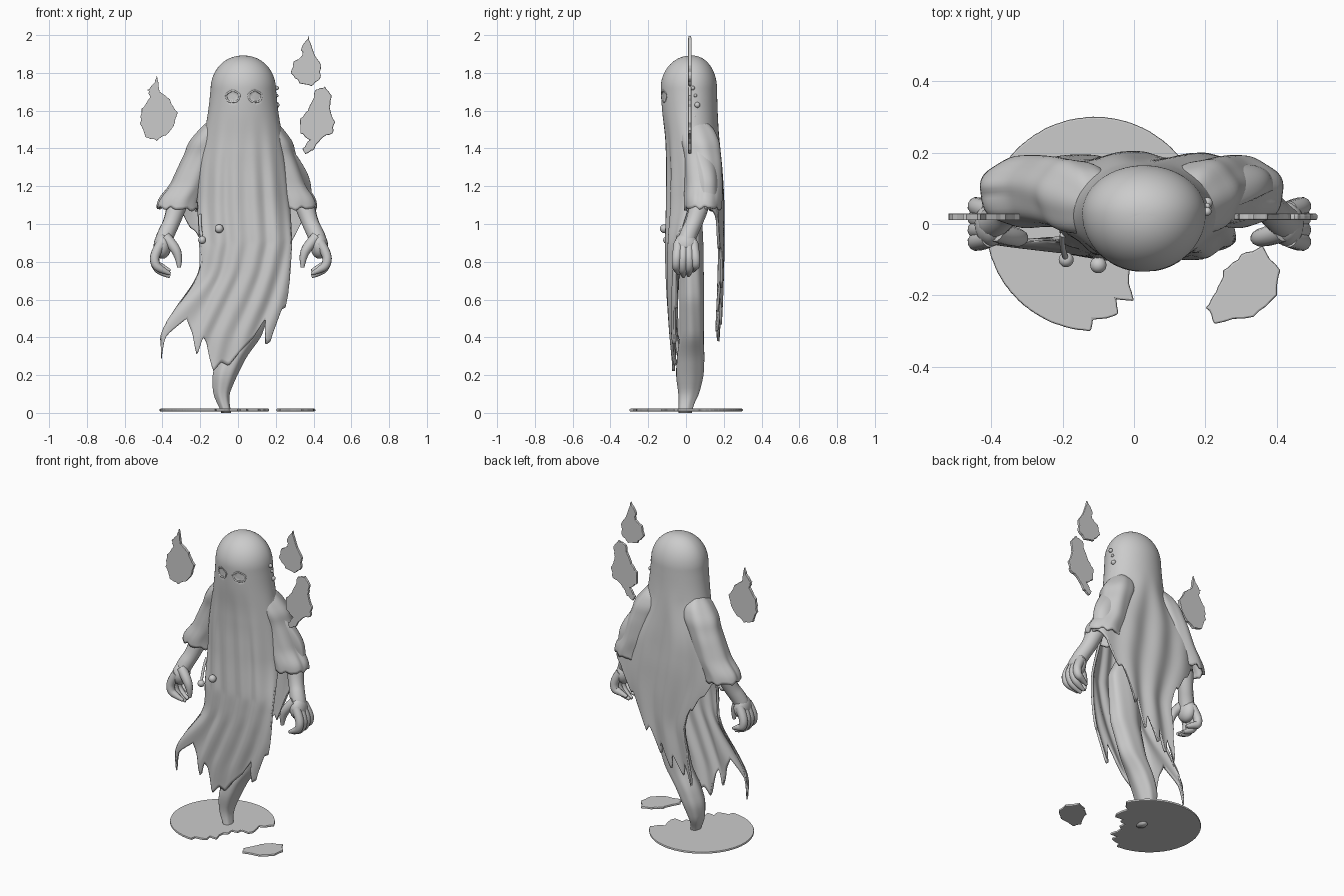
import bpy, bmesh, math, random
from mathutils import Vector

random.seed(4)
cube = bpy.data.objects.get("Cube")
if cube:
    bpy.data.objects.remove(cube)

grey = bpy.data.materials.new("pale grey")
grey.use_nodes = True
grey.diffuse_color = (0.6, 0.6, 0.6, 1)
grey.node_tree.nodes["Principled BSDF"].inputs["Base Color"].default_value = grey.diffuse_color


def add(name, data):
    obj = bpy.data.objects.new(name, data)
    bpy.context.collection.objects.link(obj)
    data.materials.append(grey)
    return obj


def mesh_object(name, bm, smooth=True):
    mesh = bpy.data.meshes.new(name)
    bmesh.ops.recalc_face_normals(bm, faces=bm.faces)
    for face in bm.faces:
        face.smooth = smooth
    bm.to_mesh(mesh)
    bm.free()
    return add(name, mesh)


def solidify(obj, thickness):
    mod = obj.modifiers.new("thickness", 'SOLIDIFY')
    mod.thickness = thickness
    mod.offset = 0


def loft(name, rings, caps=False):
    """Skin a list of closed rings that have equal point counts."""
    bm = bmesh.new()
    rows = [[bm.verts.new(p) for p in ring] for ring in rings]
    count = len(rows[0])
    for a, b in zip(rows, rows[1:]):
        for i in range(count):
            j = (i + 1) % count
            bm.faces.new((a[i], a[j], b[j], b[i]))
    if caps:
        bm.faces.new(rows[0])
        bm.faces.new(rows[-1])
    bmesh.ops.remove_doubles(bm, verts=bm.verts, dist=0.0002)
    return mesh_object(name, bm)


def interp(table, key):
    """Linear lookup in rows sorted by their first value."""
    if key <= table[0][0]:
        return table[0][1:]
    for a, b in zip(table, table[1:]):
        if key <= b[0]:
            f = (key - a[0]) / (b[0] - a[0])
            return [p + (q - p) * f for p, q in zip(a[1:], b[1:])]
    return table[-1][1:]


def soft(table, key, spread=0.04):
    """Lookup averaged over a small span, to round off the corners."""
    samples = [interp(table, key + spread * k / 2) for k in range(-2, 3)]
    return [sum(column) / len(samples) for column in zip(*samples)]


def step(f):
    f = min(1, max(0, f))
    return f * f * (3 - 2 * f)


# Shroud: height, left edge, right edge, front depth, back depth
SHROUD = [(.25, -.32, .22, -.06, .165), (.4, -.32, .23, -.075, .17), (.6, -.26, .27, -.09, .18),
          (.75, -.2, .28, -.097, .185), (.9, -.2, .285, -.1, .188), (1.1, -.21, .27, -.095, .188),
          (1.3, -.2, .25, -.095, .18), (1.45, -.175, .23, -.102, .17), (1.6, -.15, .205, -.12, .16),
          (1.72, -.137, .193, -.127, .157), (1.9, -.135, .19, -.125, .155)]
# Torn hems: position across the cloth, height
FRONT_HEM = [(-1, 1.12), (-.99, .8), (-.95, .27), (-.9, .4), (-.78, .5), (-.68, .42), (-.62, .3),
             (-.52, .4), (-.45, .38), (-.3, .22), (-.15, .27), (0, .25), (.2, .32), (.45, .4),
             (.62, .5), (.7, .36), (.78, .38), (.88, .55), (.95, .56), (.985, .9), (1, 1.12)]
BACK_HEM = [(-1, 1.08), (-.9, 1.06), (-.82, .98), (-.75, .96), (-.7, .87), (-.64, .88), (-.56, .6),
            (-.5, .55), (-.42, .36), (-.35, .52), (-.22, .42), (-.1, .56), (0, .45), (.15, .62),
            (.25, .52), (.4, .7), (.5, .66), (.62, .88), (.7, .87), (.85, 1.02), (1, 1.08)]
EYES = (-.027, .09)
EYE_Z, TOP, BROW = 1.675, 1.885, 1.72


def shroud_point(angle, z):
    left, right, front, back = soft(SHROUD, z)
    t, s = math.cos(angle), math.sin(angle)
    mid, half = (left + right) / 2, (right - left) / 2
    dome = max(0, 1 - (max(0, z - BROW) / (TOP - BROW)) ** 2) ** 0.47
    open_side = step((1.15 - z) / .3)
    fold = .012 * step((1.62 - z) / .5) * abs(s)
    if s < 0:
        centre = .03 - .06 * open_side
        y = centre + (centre - front) * s * dome
        y += fold * (.4 + .7 * abs(t)) * math.sin(15 * (t + .8 * max(0, .9 - z)) + 1)
        x = mid + half * t * dome
        x -= .1 * step((.75 - z) / .35) * step((-t - .6) / .35)
    else:
        # The back spreads into a cape that joins the sleeves
        cape = step((1.53 - z) / .33)
        centre = .03 + .05 * cape + .05 * open_side
        y = centre + (back - centre) * s ** (1 - .55 * cape) * dome
        y += fold * .8 * math.sin(11 * t + 3 * z)
        x = mid + (half + .12 * cape * step((z - .65) / .4)) * t * dome
    return x, y, z


COLS, ROWS = 200, 110
rings = []
for r in range(ROWS + 1):
    ring = []
    for c in range(COLS):
        angle = 2 * math.pi * (c + .5) / COLS
        hem = interp(FRONT_HEM if angle > math.pi else BACK_HEM, math.cos(angle))[0]
        x, y, z = shroud_point(angle, TOP - (TOP - hem) * (r / ROWS) ** 1.5)
        for eye in EYES:
            if y < 0 and ((x - eye) / .033) ** 2 + ((z - EYE_Z) / .028) ** 2 < 1:
                y += .006
        ring.append((x, y, z))
    rings.append(ring)
solidify(loft("shroud", rings), .014)


def tube(name, points, cyclic=False):
    """Round tube through (x, y, z, radius) points."""
    curve = bpy.data.curves.new(name, 'CURVE')
    curve.dimensions = '3D'
    curve.bevel_depth, curve.bevel_resolution = 1, 4
    curve.use_fill_caps = True
    spline = curve.splines.new('NURBS')
    spline.points.add(len(points) - 1)
    for point, (x, y, z, radius) in zip(spline.points, points):
        point.co, point.radius = (x, y, z, 1), radius
    spline.order_u, spline.resolution_u = 3, 6
    spline.use_endpoint_u, spline.use_cyclic_u = not cyclic, cyclic
    return add(name, curve)


def ball(name, centre, radius, scale=(1, 1, 1)):
    bm = bmesh.new()
    bmesh.ops.create_uvsphere(bm, u_segments=20, v_segments=12, radius=radius)
    obj = mesh_object(name, bm)
    obj.location, obj.scale = centre, scale
    return obj


# Scalloped rims around the sunken eyes
for eye in EYES:
    left, right = soft(SHROUD, EYE_Z)[:2]
    rim = []
    for k in range(28):
        a = 2 * math.pi * k / 28
        wave = 1 + .05 * math.sin(5 * a)
        x, z = eye + .036 * wave * math.cos(a), EYE_Z + .03 * wave * math.sin(a)
        t = (2 * x - left - right) / (right - left)
        px, py, pz = shroud_point(-math.acos(t), z)
        rim.append((px, py - .004, pz, .005))
    tube("eye_rim", rim, True)

# Wispy tail and sleeves: height, centre x, half width, centre y, half depth
TAIL = [(0, -.06, .025, -.005, .035), (.04, -.075, .03, 0, .038), (.1, -.09, .042, .015, .055),
        (.2, -.07, .065, .02, .075), (.3, -.03, .075, .025, .075), (.4, .03, .09, .03, .065),
        (.6, .09, .1, .03, .065), (.9, .1, .11, .03, .06), (1.1, .05, .06, .03, .05)]
SLEEVE = [(1.06, .32, .11, .09, .09), (1.12, .31, .108, .09, .093), (1.2, .26, .095, .093, .092),
          (1.32, .215, .085, .09, .092), (1.37, .19, .085, .085, .092), (1.43, .16, .095, .075, .098),
          (1.5, .125, .07, .06, .085), (1.55, .11, .03, .05, .04)]


def ellipse_ring(table, z, spread, side=1, shift=0, torn=0):
    cx, rx, cy, ry = soft(table, z, spread)
    ring = []
    for k in range(60):
        a = 2 * math.pi * k / 60
        ragged = torn * (math.sin(a * 9) + .6 * math.sin(a * 14 + side) + math.cos(a))
        pleat = 1 + .03 * math.sin(6 * a + 5 * z)
        ring.append((side * (cx + rx * pleat * math.cos(a)) + shift,
                     cy + ry * pleat * math.sin(a), z + ragged))
    return ring


# The left sleeve hangs steeper than the right
loft("tail", [ellipse_ring(TAIL, 1.1 * k / 50, .025) for k in range(51)], True)
for side, label, lean in ((-1, "right", 0), (1, "left", .12)):
    rings = []
    for k in range(31):
        z = 1.08 + .47 * k / 30
        rings.append(ellipse_ring(SLEEVE, z, .02, side, lean * (z - 1.19), .006 * (1 - k / 30) ** 4))
    solidify(loft(label + "_sleeve", rings), .014)

# Forearms and clawed hands
for side, label, shift in ((-1, "right", 0), (1, "left", .03)):
    def arm(name, points):
        tube(label + name, [(side * x + shift, y, z, r) for x, y, z, r in points])
    arm("_forearm", [(.28, .09, 1.16, .035), (.32, .075, 1.11, .055), (.35, .045, 1.01, .044),
                     (.38, .015, .95, .046), (.4, 0, .9, .046), (.41, 0, .85, .03)])
    ball(label + "_palm", (side * .4 + shift, 0, .885), .055, (.85, 1.15, 1.25))
    for k in range(4):
        y = -.048 + .032 * k
        drop = (.015, 0, .005, .03)[k]
        arm("_finger", [(.405, y * .8, .9, .027), (.443, y, .84, .026), (.44, y * 1.1, .785, .024),
                        (.41, y, .745 + drop, .021), (.36, y * .8, .722 + drop, .009)])
    arm("_thumb", [(.385, -.02, .93, .03), (.345, -.035, .89, .029),
                   (.312, -.04, .83, .023), (.312, -.04, .77, .01)])


def plate(name, outline, thickness, place, ragged=.006):
    """Slab with a slightly ragged, rounded edge."""
    points = []
    for a, b in zip(outline, outline[1:] + outline[:1]):
        a, b = Vector(a), Vector(b)
        points.append(a)
        for f in (.25, .5, .75):
            out = Vector((b.y - a.y, a.x - b.x)).normalized()
            points.append(a.lerp(b, f) + out * random.uniform(-.4, 1) * ragged)
    bm = bmesh.new()
    bm.faces.new([bm.verts.new(place(*p)) for p in points])
    obj = mesh_object(name, bm, False)
    solidify(obj, thickness)
    bevel = obj.modifiers.new("rounded edge", 'BEVEL')
    bevel.width, bevel.segments = .005, 2
    bevel.limit_method, bevel.angle_limit = 'ANGLE', math.radians(60)


# Floating flames
FLAMES = [
    [(-.43, 1.79), (-.415, 1.7), (-.36, 1.66), (-.32, 1.59), (-.34, 1.52), (-.38, 1.47), (-.43, 1.44),
     (-.49, 1.46), (-.52, 1.53), (-.51, 1.61), (-.465, 1.67), (-.48, 1.71), (-.45, 1.74)],
    [(.375, 1.997), (.4, 1.91), (.44, 1.84), (.435, 1.77), (.39, 1.73), (.325, 1.745), (.28, 1.8),
     (.295, 1.86), (.34, 1.89), (.335, 1.93)],
    [(.46, 1.73), (.495, 1.68), (.485, 1.62), (.515, 1.54), (.5, 1.48), (.44, 1.45), (.4, 1.39),
     (.355, 1.37), (.34, 1.4), (.38, 1.445), (.33, 1.48), (.33, 1.56), (.37, 1.6), (.395, 1.655),
     (.41, 1.71)]]
for outline in FLAMES:
    plate("flame", outline, .018, lambda x, z: (x, .02, z))

# Broken ground disc and its loose shard
disc = []
for k in range(40):
    a = math.radians(25 + 243 * k / 39)
    disc.append((-.11 + .305 * math.cos(a), .3 * math.sin(a)))
start, end = Vector(disc[-1]), Vector(disc[0])
for k in range(1, 18):
    p = start.lerp(end, k / 18) + Vector((.6, -.5)) * random.uniform(-.03, .07)
    disc.append(tuple(p))
plate("ground_disc", disc, .014, lambda x, y: (x, y, .015), .001)
plate("ground_shard", [(.36, -.06), (.3, -.085), (.25, -.13), (.23, -.19), (.2, -.235), (.225, -.28),
                       (.335, -.26), (.4, -.2), (.41, -.13)], .014, lambda x, y: (x, y, .015), -.006)

# Hanging beads, and droplets beside the head
ball("bead", (-.1, -.115, .975), .023)
ball("bead", (-.19, -.1, .915), .021)
tube("bead_cord", [(-.2, -.03, 1.05, .008), (-.205, -.06, 1, .008), (-.19, -.1, .915, .008)])
for y, z, radius in ((.035, 1.72, .012), (.06, 1.63, .015), (.045, 1.57, .012), (.05, 1.68, .009)):
    ball("droplet", (.205, y, z), radius)
